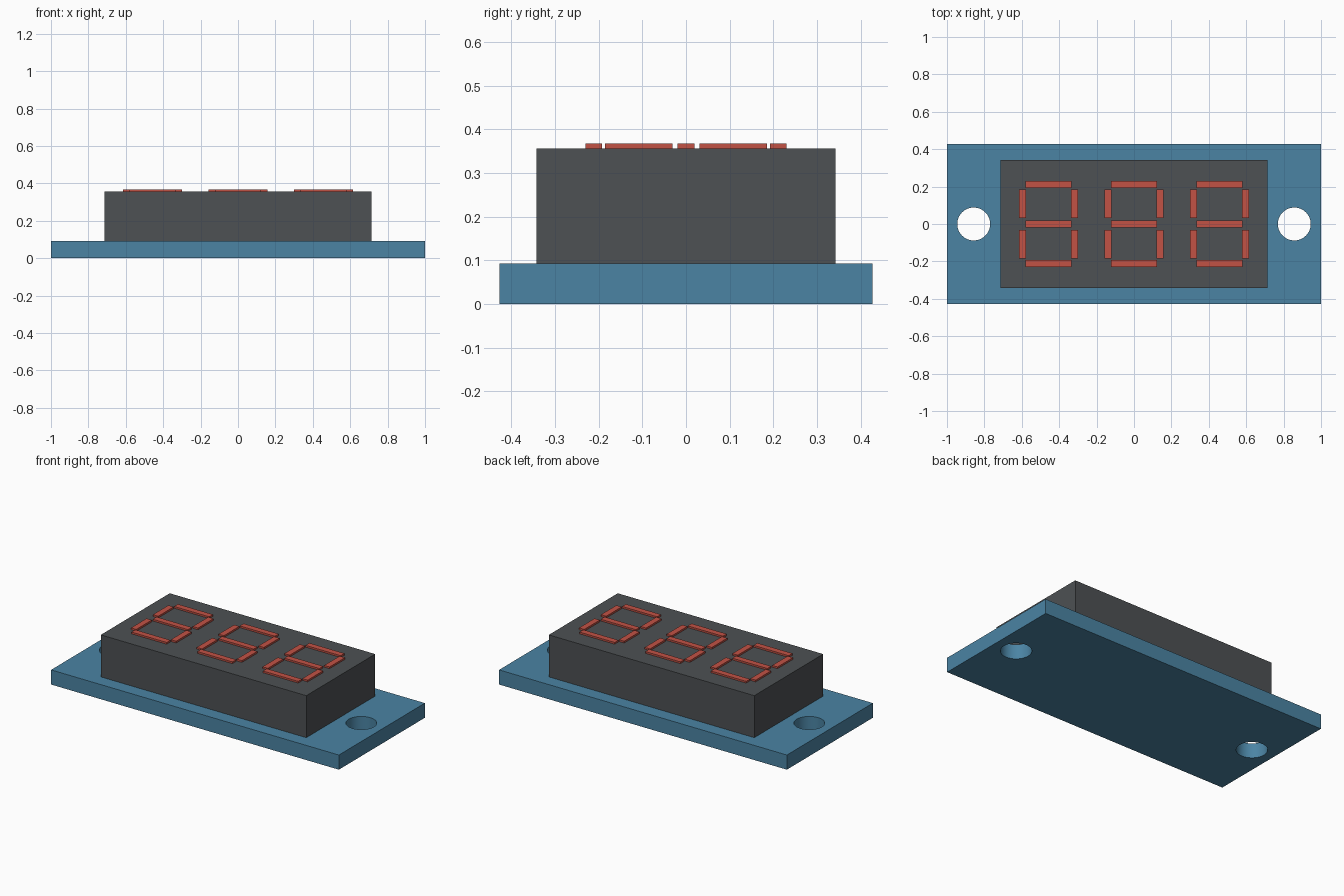
import bpy
import math

cube = bpy.data.objects.get("Cube")
if cube:
    bpy.data.objects.remove(cube, do_unlink=True)


def make_material(name, rgb):
    mat = bpy.data.materials.new(name)
    mat.use_nodes = True
    color = (*rgb, 1.0)
    mat.diffuse_color = color
    mat.node_tree.nodes["Principled BSDF"].inputs["Base Color"].default_value = color
    return mat


def add_box(name, center_xy, size_xy, z0, z1, mat):
    """Box given by its plan centre and size and its bottom and top heights."""
    bpy.ops.mesh.primitive_cube_add(size=1, location=(*center_xy, (z0 + z1) / 2))
    obj = bpy.context.object
    obj.name = name
    obj.scale = (*size_xy, z1 - z0)
    bpy.ops.object.transform_apply(location=False, rotation=False, scale=True)
    obj.data.materials.append(mat)
    return obj


blue = make_material("board_blue", (0.07, 0.23, 0.37))
grey = make_material("housing_grey", (0.075, 0.082, 0.087))
red = make_material("segment_red", (0.54, 0.085, 0.06))

BOARD_TOP, HOUSING_TOP, SEGMENT_TOP = 0.092, 0.356, 0.367

# Circuit board with a round mounting hole at each end
board = add_box("circuit_board", (0, 0), (2.0, 0.854), 0, BOARD_TOP, blue)
for x in (-0.857, 0.857):
    bpy.ops.mesh.primitive_cylinder_add(vertices=48, radius=0.088, depth=0.4, location=(x, 0, 0.046))
    cutter = bpy.context.object
    cutter.name = "hole_cutter"
    cutter.hide_render = True
    cutter.data.materials.append(blue)
    bpy.context.view_layer.objects.active = board
    cut = board.modifiers.new("mounting_hole", "BOOLEAN")
    cut.operation = "DIFFERENCE"
    cut.solver = "EXACT"
    cut.object = cutter
    bpy.ops.object.modifier_apply(modifier=cut.name)
    bpy.data.objects.remove(cutter, do_unlink=True)

bpy.ops.object.select_all(action="DESELECT")
board.select_set(True)
bpy.context.view_layer.objects.active = board
bpy.ops.object.shade_smooth_by_angle(angle=math.radians(30))

# Display housing
add_box("display_housing", (0, 0), (1.428, 0.684), BOARD_TOP, HOUSING_TOP, grey)

# Three digits of seven raised segments each
for digit, cx in (("left", 0.457), ("middle", 0.0), ("right", -0.457)):
    for row, y in (("top", 0.211), ("centre", 0.0), ("bottom", -0.211)):
        add_box(f"{digit}_digit_{row}_bar", (cx, y), (0.244, 0.038),
                HOUSING_TOP, SEGMENT_TOP, red)
    for row, y in (("upper", 0.1085), ("lower", -0.1085)):
        for side, dx in (("left", 0.1385), ("right", -0.1385)):
            add_box(f"{digit}_digit_{row}_{side}_bar", (cx + dx, y), (0.037, 0.154),
                    HOUSING_TOP, SEGMENT_TOP, red)
